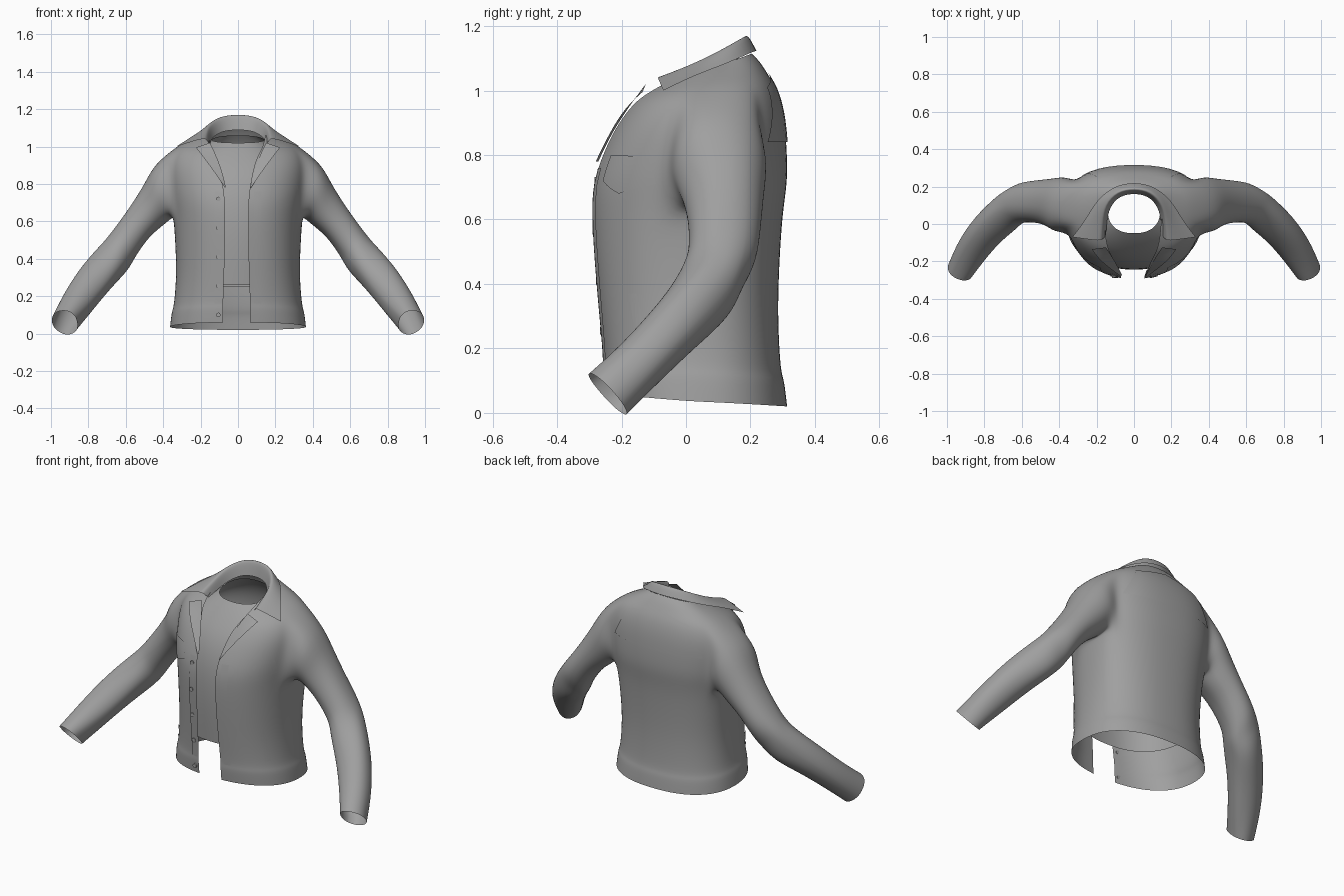
import bpy, bmesh, math
from mathutils import Vector
from mathutils.bvhtree import BVHTree

cube = bpy.data.objects.get("Cube")
if cube:
    bpy.data.objects.remove(cube, do_unlink=True)

grey = bpy.data.materials.new("cloth grey")
grey.use_nodes = True
grey.diffuse_color = (0.35, 0.35, 0.35, 1)
grey.node_tree.nodes["Principled BSDF"].inputs["Base Color"].default_value = grey.diffuse_color


def finish(name, bm, levels=2):
    """Turn a bmesh into a smooth cloth object."""
    mesh = bpy.data.meshes.new(name)
    bm.to_mesh(mesh)
    bm.free()
    mesh.materials.append(grey)
    mesh.shade_smooth()
    obj = bpy.data.objects.new(name, mesh)
    bpy.context.collection.objects.link(obj)
    if levels:
        mod = obj.modifiers.new("smooth", 'SUBSURF')
        mod.levels = mod.render_levels = levels
        mod.boundary_smooth = 'PRESERVE_CORNERS'
    return obj


def add_grid(bm, lines, skip=lambda r, j: False):
    """Skin a list of equally long point lines."""
    verts = [[bm.verts.new(p) for p in line] for line in lines]
    for r in range(len(lines) - 1):
        for j in range(len(lines[0]) - 1):
            if not skip(r, j):
                bm.faces.new((verts[r][j], verts[r][j + 1], verts[r + 1][j + 1], verts[r + 1][j]))
    return verts


def sheet(name, lines, levels=2):
    bm = bmesh.new()
    add_grid(bm, lines)
    return finish(name, bm, levels)


QUARTER = 8
LAST = QUARTER * 4


def power(v, e=0.85):
    return math.copysign(abs(v) ** e, v)


def body_ring(z_front, z_side, z_back, half, y_front, y_back, y_mid, gap):
    """One ring round the body, from the left front edge round the back to the right."""
    ring = []
    for j in range(LAST + 1):
        k = min(j, LAST - j)
        g = gap + (0.01 if j > LAST / 2 else -0.005) if gap else 0
        start = math.asin((g / half) ** (1 / 0.85))
        if k < QUARTER:
            ang = start + (math.pi / 2 - start) * k / QUARTER
        else:
            ang = math.pi / 2 * k / QUARTER
        side = 1 if j <= LAST / 2 else -1
        c = math.cos(ang)
        depth = y_mid - y_front if c > 0 else y_back - y_mid
        z = z_side + ((z_front if c > 0 else z_back) - z_side) * abs(c)
        ring.append(Vector((side * half * power(abs(math.sin(ang))), y_mid - depth * power(c), z)))
    return ring


# Jacket body: front z, side z, back z, half width, front y, back y, middle y, opening
JACKET = [
    (.06, .035, .02, .365, -.25, .315, .04, .07),
    (.145, .125, .11, .355, -.26, .305, .04, .07),
    (.155, .135, .12, .345, -.255, .295, .04, .07),
    (.3, .3, .3, .33, -.27, .285, .05, .065),
    (.46, .46, .46, .335, -.285, .29, .07, .06),
    (.62, .62, .62, .345, -.295, .3, .09, .06),
    (.71, .71, .71, .36, -.29, .315, .1, .06),
    (.79, .79, .79, .37, -.265, .315, .1, .07),
    (.87, .87, .87, .375, -.23, .31, .1, .085),
    (.925, .94, .945, .365, -.195, .3, .1, .1),
    (.965, 1, 1.01, .33, -.165, .28, .1, .12),
    (.99, 1.035, 1.05, .265, -.135, .255, .1, .135),
    (1.015, 1.065, 1.09, .2, -.1, .23, .1, .145),
    (1.03, 1.08, 1.115, .16, -.06, .205, .1, .15),
]
# Sleeve rings: outer point, inner point, half depth
SLEEVE = [
    ((.445, .11, .915), (.35, .1, .62), .155),
    ((.5, .12, .8), (.4, .115, .575), .13),
    ((.575, .125, .68), (.475, .115, .515), .115),
    ((.66, .13, .565), (.55, .1, .41), .11),
    ((.71, .12, .5), (.575, .06, .365), .1),
    ((.76, .1, .43), (.62, .02, .31), .105),
    ((.86, 0, .33), (.71, -.06, .21), .09),
    ((.945, -.12, .19), (.79, -.165, .115), .085),
    ((.995, -.23, .07), (.855, -.255, .05), .088),
]
LOW, HIGH, FORE, AFT = 5, 10, 6, 11


def armhole(r, j):
    k = min(j, LAST - 1 - j)
    return LOW <= r < HIGH and FORE <= k < AFT


bm = bmesh.new()
body = add_grid(bm, [body_ring(*row) for row in JACKET], armhole)
rim = [(LOW, j) for j in range(FORE, AFT)] + [(r, AFT) for r in range(LOW, HIGH)]
rim += [(HIGH, j) for j in range(AFT, FORE, -1)] + [(r, FORE) for r in range(HIGH, LOW, -1)]

# Sleeves grow out of the armholes
mids = [(Vector(o) + Vector(i)) / 2 for o, i, d in SLEEVE]
angles = []
for r, j in rim:
    p = body[r][j].co
    angles.append(math.atan2((p.z - 0.8) / 0.18, (0.08 - p.y) / 0.14))
for side in (1, -1):
    previous = [body[r][j if side > 0 else LAST - j] for r, j in rim]
    for n, (outer, inner, depth) in enumerate(SLEEVE):
        along = mids[min(n + 1, len(mids) - 1)] - mids[max(n - 1, 0)]
        across = (Vector(outer) - Vector(inner)) / 2
        forward = along.cross(across).normalized() * depth
        ripple = 0.06 if n in (4, 5) else 0.02
        ring = []
        for a in angles:
            size = 1 + ripple * math.sin(3 * a + 2 * n)
            p = mids[n] + (forward * math.cos(a) + across * math.sin(a)) * size
            ring.append(bm.verts.new((side * p.x, p.y, p.z)))
        for k in range(len(ring)):
            m = (k + 1) % len(ring)
            bm.faces.new((previous[k], previous[m], ring[m], ring[k]))
        previous = ring
loose = [v for v in bm.verts if not v.link_faces]
bmesh.ops.delete(bm, geom=loose, context='VERTS')
bmesh.ops.recalc_face_normals(bm, faces=bm.faces)
bm.faces.ensure_lookup_table()
if bm.faces[0].normal.y > 0:
    bmesh.ops.reverse_faces(bm, faces=bm.faces)
jacket = finish("jacket_body_and_sleeves", bm)

# Shirt under the jacket, a closed tube open at hem and neck
SHIRT = [
    (.26, .25, .25, .29, -.235, .25, .05, 0),
    (.5, .5, .5, .3, -.25, .26, .06, 0),
    (.7, .7, .7, .32, -.24, .28, .08, 0),
    (.84, .86, .87, .33, -.195, .275, .09, 0),
    (.92, .94, .96, .29, -.14, .25, .09, 0),
    (.98, 1, 1.02, .2, -.09, .215, .08, 0),
    (1.02, 1.035, 1.06, .14, -.05, .18, .07, 0),
]
bm = bmesh.new()
add_grid(bm, [body_ring(*row) for row in SHIRT])
bmesh.ops.remove_doubles(bm, verts=bm.verts, dist=0.0005)
finish("shirt", bm)


# Collar: stand, fold and flap
def mirrored(half):
    return [Vector((-x, y, z)) for x, y, z in half[:0:-1]] + [Vector(p) for p in half]


collar = [
    [(0, .165, 1.09), (.08, .15, 1.085), (.13, .09, 1.055), (.145, .02, 1.03), (.15, -.06, 1.01)],
    [(0, .182, 1.17), (.085, .168, 1.163), (.148, .1, 1.12), (.162, .01, 1.075), (.17, -.085, 1.04)],
    [(0, .197, 1.178), (.095, .182, 1.17), (.162, .105, 1.128), (.176, .01, 1.083), (.19, -.09, 1.045)],
    [(0, .225, 1.125), (.105, .205, 1.12), (.2, .13, 1.085), (.26, .02, 1.045), (.33, -.07, 1)],
]
sheet("collar", [mirrored(line) for line in collar])

# Lapels turned back beside the opening
edge = [(.065, -.272, .78), (.085, -.23, .87), (.12, -.17, .96), (.15, -.125, 1.02)]
turned = [(.07, -.28, .78), (.13, -.237, .87), (.19, -.187, .95), (.225, -.135, .995)]
for side, label in ((1, "left"), (-1, "right")):
    lines = [[(side * x, y, z) for x, y, z in line] for line in (edge, turned)]
    sheet(label + "_lapel", lines)

# Plates laid on the cloth
bpy.context.view_layer.update()
cloth = BVHTree.FromObject(jacket, bpy.context.evaluated_depsgraph_get())


def on_cloth(x, z, face=-1, lift=0.005):
    hit = cloth.ray_cast(Vector((x, face, z)), Vector((0, -face, 0)))[0]
    return Vector((x, hit.y + face * lift, z)) if hit else None


def sample(poly, t):
    t *= len(poly) - 1
    i = min(int(t), len(poly) - 2)
    return Vector(poly[i]).lerp(Vector(poly[i + 1]), t - i)


def plate(name, top, bottom, face=-1, steps=12):
    bm = bmesh.new()
    lines = []
    for r in range(steps + 1):
        line = []
        for j in range(steps + 1):
            q = sample(bottom, j / steps).lerp(sample(top, j / steps), r / steps)
            line.append(on_cloth(q.x, q.y, face) or (line or lines[-1])[-1])
        lines.append(line)
    add_grid(bm, lines)
    finish(name, bm, 0)


for side, label in ((1, "left"), (-1, "right")):
    def flip(*points):
        return [(side * x, z) for x, z in points]
    plate(label + "_chest_pocket_flap", flip((.18, .8), (.25, .8), (.32, .79)),
          flip((.17, .72), (.25, .68), (.33, .71)))
    plate(label + "_hand_pocket_welt", flip((.26, .37), (.28, .37)), flip((.285, .19), (.305, .19)))
    plate(label + "_placket", flip((.085, .76), (.125, .76)), flip((.085, .16), (.125, .16)))
plate("back_yoke", [(-.2, 1.01), (0, 1.06), (.2, 1.01)], [(-.29, .84), (0, .84), (.29, .84)], face=1)

# Buttons down the right placket
for n in range(5):
    spot = on_cloth(-.105, .1 + n * .155)
    if spot:
        bpy.ops.mesh.primitive_cylinder_add(vertices=16, radius=.012, depth=.012,
                                            location=spot, rotation=(math.pi / 2, 0, 0))
        button = bpy.context.object
        button.name = "button_%d" % (n + 1)
        button.data.materials.append(grey)
        bpy.ops.object.shade_smooth_by_angle()
